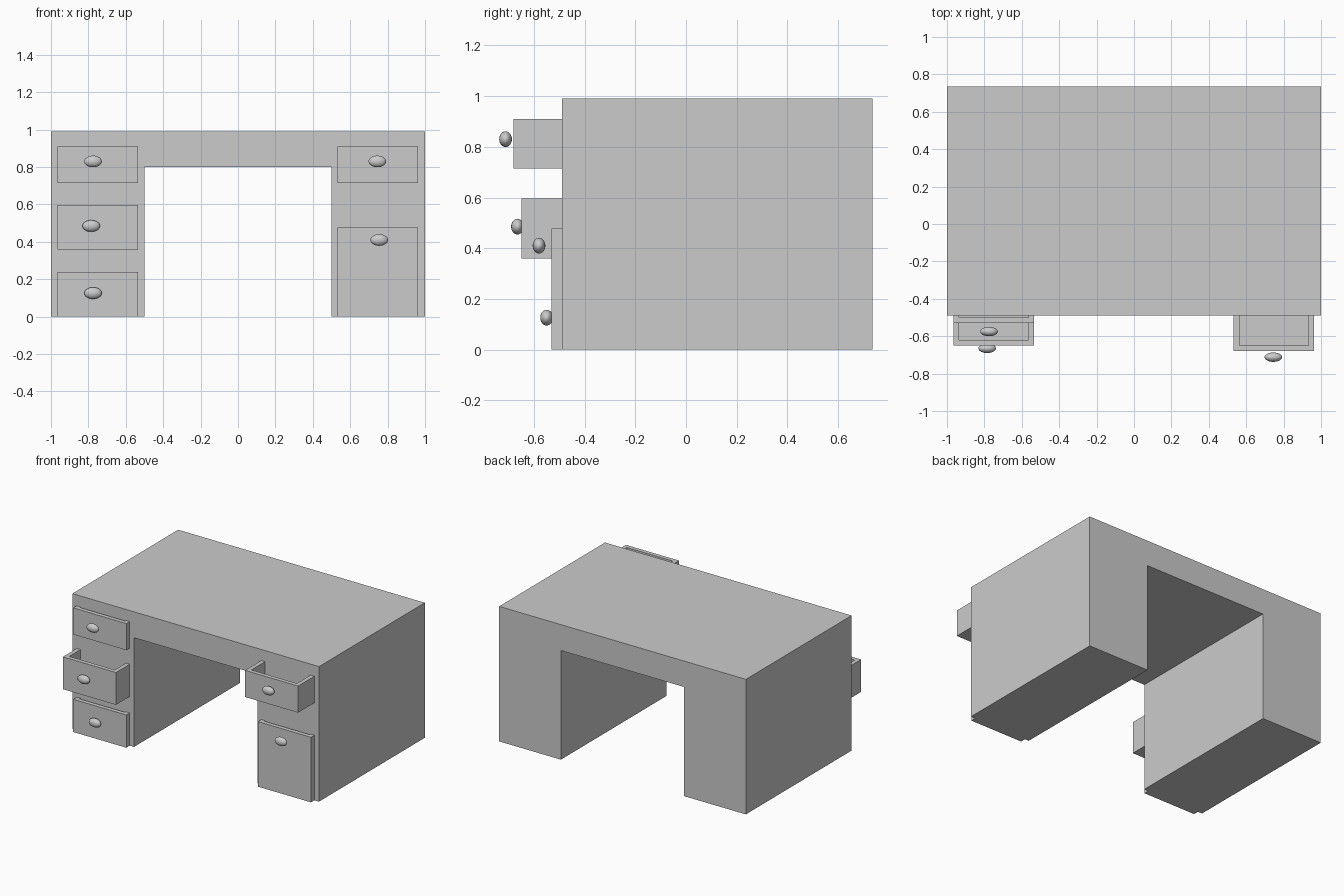
import bpy, bmesh
from mathutils import Matrix, Vector

if "Cube" in bpy.data.objects:
    bpy.data.objects.remove(bpy.data.objects["Cube"])

grey = bpy.data.materials.new("light_grey")
grey.diffuse_color = (0.6, 0.6, 0.6, 1)
grey.use_nodes = True
grey.node_tree.nodes["Principled BSDF"].inputs["Base Color"].default_value = grey.diffuse_color

FRONT, BACK = -0.49, 0.735
WALL = 0.03


def finish(name, bm):
    bmesh.ops.recalc_face_normals(bm, faces=bm.faces)
    mesh = bpy.data.meshes.new(name)
    bm.to_mesh(mesh)
    bm.free()
    mesh.materials.append(grey)
    obj = bpy.data.objects.new(name, mesh)
    bpy.context.collection.objects.link(obj)
    return obj


def extrude_profile(bm, points, direction):
    face = bm.faces.new([bm.verts.new(p) for p in points])
    ext = bmesh.ops.extrude_face_region(bm, geom=[face], use_keep_orig=True)
    verts = [v for v in ext["geom"] if isinstance(v, bmesh.types.BMVert)]
    bmesh.ops.translate(bm, verts=verts, vec=Vector(direction))


# Desk body: arch profile swept front to back
bm = bmesh.new()
arch = [(-1, 0), (-0.5, 0), (-0.5, 0.8), (0.5, 0.8), (0.5, 0), (1, 0), (1, 0.99), (-1, 0.99)]
extrude_profile(bm, [(x, FRONT, z) for x, z in arch], (0, BACK - FRONT, 0))
finish("desk_body", bm)


# Open-topped drawer: U-shaped walls plus a floor
def drawer(name, cx, z0, z1, y):
    bm = bmesh.new()
    a, b = cx - 0.215, cx + 0.215
    u = [(a, FRONT), (a, y), (b, y), (b, FRONT),
         (b - WALL, FRONT), (b - WALL, y + WALL), (a + WALL, y + WALL), (a + WALL, FRONT)]
    extrude_profile(bm, [(px, py, z0) for px, py in u], (0, 0, z1 - z0))
    floor = [(px, py, z0) for px, py in u[4:]]
    extrude_profile(bm, floor, (0, 0, WALL))
    finish(name, bm)


# Flattened oval knob
def knob(name, x, y, z):
    bm = bmesh.new()
    bmesh.ops.create_uvsphere(bm, u_segments=32, v_segments=16, radius=1,
                              matrix=Matrix.Diagonal((0.047, 0.025, 0.031, 1)))
    for f in bm.faces:
        f.smooth = True
    finish(name, bm).location = (x, y, z)


# name, centre x, bottom, top, front y, knob x, knob y, knob z
parts = [
    ("left_top", -0.75, 0.715, 0.91, -0.53, -0.775, -0.575, 0.83),
    ("left_middle", -0.75, 0.36, 0.597, -0.65, -0.785, -0.665, 0.485),
    ("left_bottom", -0.75, 0.0, 0.24, -0.53, -0.775, -0.55, 0.126),
    ("right_top", 0.748, 0.715, 0.91, -0.68, 0.745, -0.712, 0.83),
    ("right_bottom", 0.748, 0.0, 0.477, -0.53, 0.755, -0.58, 0.41),
]
for name, cx, z0, z1, y, kx, ky, kz in parts:
    drawer(name + "_drawer", cx, z0, z1, y)
    knob(name + "_knob", kx, ky, kz)
